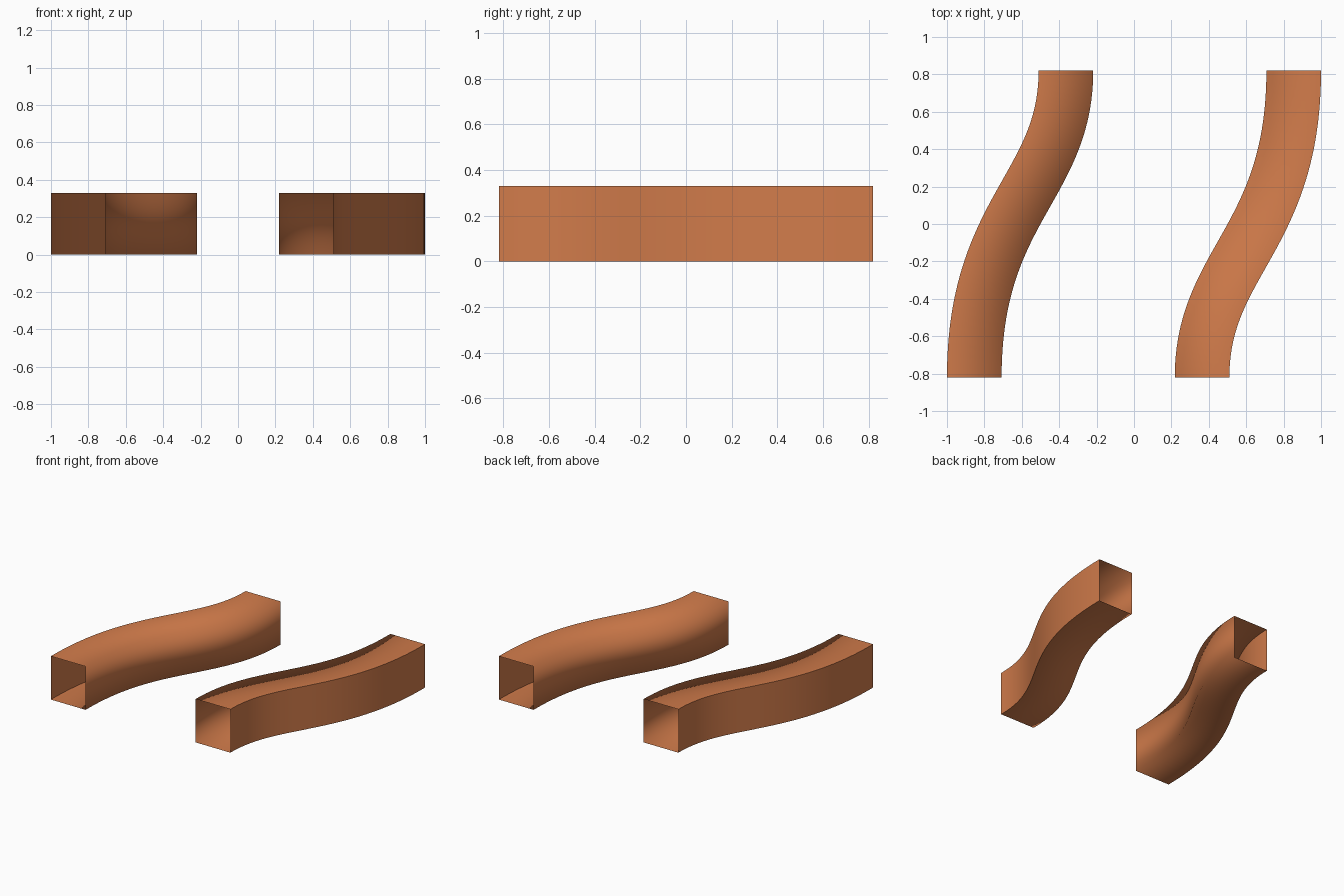
import bpy
import bmesh
import math
from mathutils import Matrix, Vector
from mathutils.geometry import interpolate_bezier

if "Cube" in bpy.data.objects:
    bpy.data.objects.remove(bpy.data.objects["Cube"], do_unlink=True)

HALF_WIDTH = 0.146
HEIGHT = 0.33
SEGMENTS = 48

copper = bpy.data.materials.new("copper_orange")
copper.use_nodes = True
colour = (0.64, 0.2, 0.07, 1)
copper.diffuse_color = colour
copper.node_tree.nodes["Principled BSDF"].inputs["Base Color"].default_value = colour


def make_duct(name, turn):
    """Open-ended square duct swept along an S-shaped centre line."""
    start, end = Vector((-0.854, -0.82, 0)), Vector((-0.364, 0.82, 0))
    path = interpolate_bezier(start, start + Vector((0, 0.9, 0)),
                              end - Vector((0, 0.62, 0)), end, SEGMENTS + 1)
    bm = bmesh.new()
    rings = []
    for i, p in enumerate(path):
        if i in (0, SEGMENTS):
            side = Vector((1, 0, 0))
        else:
            t = (path[i + 1] - path[i - 1]).normalized()
            side = Vector((t.y, -t.x, 0))
        # corners run outer bottom, inner bottom, inner top, outer top
        rings.append([bm.verts.new(p + side * s * HALF_WIDTH + Vector((0, 0, z)))
                      for s, z in ((-1, 0), (1, 0), (1, HEIGHT), (-1, HEIGHT))])
    for a, b in zip(rings, rings[1:]):
        for k in range(4):
            n = (k + 1) % 4
            face = bm.faces.new((a[k], a[n], b[n], b[k]))
            face.smooth = True
        # crisp creases along the outer wall, rounded shading elsewhere
        for k in (0, 3):
            bm.edges.get((a[k], b[k])).smooth = False
    bmesh.ops.recalc_face_normals(bm, faces=bm.faces)
    bm.transform(Matrix.Rotation(turn, 4, "Z"))
    mesh = bpy.data.meshes.new(name)
    bm.to_mesh(mesh)
    bm.free()
    mesh.materials.append(copper)
    bpy.context.collection.objects.link(bpy.data.objects.new(name, mesh))


# The pair matches by a half turn about the centre
make_duct("right_duct", 0)
make_duct("left_duct", math.pi)
